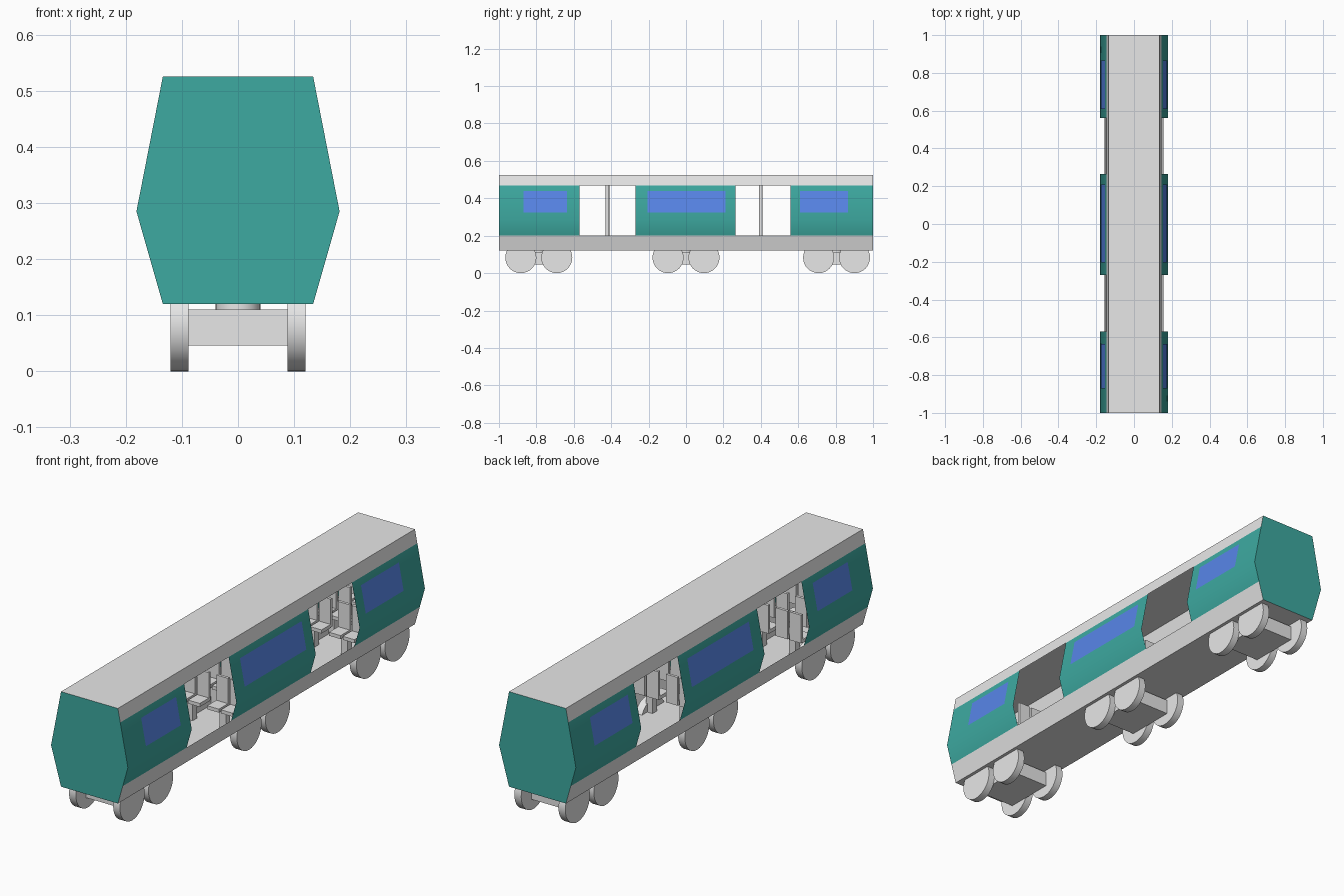
import bpy, bmesh, math
from mathutils import Matrix

if "Cube" in bpy.data.objects:
    bpy.data.objects.remove(bpy.data.objects["Cube"], do_unlink=True)


def material(name, rgb):
    m = bpy.data.materials.new(name)
    m.use_nodes = True
    m.diffuse_color = (*rgb, 1)
    m.node_tree.nodes["Principled BSDF"].inputs["Base Color"].default_value = (*rgb, 1)
    return m


GREY = material("light grey", (0.8, 0.8, 0.8))
TEAL = material("teal paint", (0.047, 0.40, 0.355))
BLUE = material("window blue", (0.095, 0.235, 0.80))

# Half widths of the hexagonal body at its three corner heights
BOTTOM, WAIST, TOP = (0.134, 0.12), (0.181, 0.285), (0.134, 0.525)
SILL, EAVE = 0.20, 0.468


def half_width(z):
    a, b = (BOTTOM, WAIST) if z < WAIST[1] else (WAIST, TOP)
    return a[0] + (b[0] - a[0]) * (z - a[1]) / (b[1] - a[1])


def finish(name, bm, mat):
    mesh = bpy.data.meshes.new(name)
    bm.to_mesh(mesh)
    bm.free()
    mesh.materials.append(mat)
    obj = bpy.data.objects.new(name, mesh)
    bpy.context.collection.objects.link(obj)
    return obj


def sheet(name, profile, y0, y1, mat, smooth=False):
    """Sweep an open x-z profile along the car."""
    bm = bmesh.new()
    rows = [[bm.verts.new((x, y, z)) for x, z in profile] for y in (y0, y1)]
    for i in range(len(profile) - 1):
        f = bm.faces.new((rows[0][i], rows[0][i + 1], rows[1][i + 1], rows[1][i]))
        f.smooth = smooth
    return finish(name, bm, mat)


def box(name, centre, size, mat=GREY):
    bm = bmesh.new()
    bmesh.ops.create_cube(bm, size=1, matrix=Matrix.Translation(centre) @ Matrix.Diagonal((*size, 1)))
    return finish(name, bm, mat)


def cylinder(name, centre, radius, depth, axis, sides=32):
    bm = bmesh.new()
    turn = Matrix.Rotation(math.pi / 2, 4, "Y") if axis == "X" else Matrix()
    bmesh.ops.create_cone(bm, cap_ends=True, segments=sides, radius1=radius, radius2=radius,
                          depth=depth, matrix=Matrix.Translation(centre) @ turn)
    for f in bm.faces:
        f.smooth = len(f.verts) == 4
    for e in bm.edges:
        e.smooth = all(len(f.verts) == 4 for f in e.link_faces)
    return finish(name, bm, GREY)


# Floor and roof troughs
sill_w, eave_w = half_width(SILL), half_width(EAVE)
sheet("floor_shell", [(-sill_w, SILL), (-BOTTOM[0], BOTTOM[1]), BOTTOM, (sill_w, SILL)], -1, 1, GREY)
sheet("roof_shell", [(eave_w, EAVE), TOP, (-TOP[0], TOP[1]), (-eave_w, EAVE)], -1, 1, GREY)

# End walls
for name, y, turn in (("front_end_wall", -1, 1), ("rear_end_wall", 1, -1)):
    bm = bmesh.new()
    ring = [(-BOTTOM[0], BOTTOM[1]), BOTTOM, WAIST, TOP, (-TOP[0], TOP[1]), (-WAIST[0], WAIST[1])]
    bm.faces.new([bm.verts.new((x, y, z)) for x, z in ring[::turn]])
    finish(name, bm, TEAL)

# Side panels with windows, leaving two doorways per side
bays = [("front", -1, -0.57, -0.87, -0.635),
        ("middle", -0.27, 0.265, -0.205, 0.21),
        ("rear", 0.56, 1, 0.61, 0.865)]
for side, s in (("left", 1), ("right", -1)):
    for bay, y0, y1, w0, w1 in bays:
        wall = [(s * half_width(z), z) for z in (SILL, WAIST[1], EAVE)][::s]
        sheet(f"{side}_{bay}_panel", wall, y0, y1, TEAL, smooth=True)
        glass = [(s * (half_width(z) + 0.002), z) for z in (0.325, 0.44)][::s]
        sheet(f"{side}_{bay}_window", glass, w0, w1, BLUE)

# Grab poles in the doorways
for name, y in (("front_pole", -0.42), ("rear_pole", 0.40)):
    cylinder(name, (0, y, 0.322), 0.01, 0.404, "Z", 16)

# Seat pairs on both sides of the aisle
for row, y in enumerate((-0.9, -0.75, -0.62, -0.2, -0.04, 0.12, 0.62, 0.75, 0.9)):
    for side, s in (("left", 1), ("right", -1)):
        for place, x in (("aisle", 0.045), ("window", 0.11)):
            box(f"{side}_{place}_seat_{row}", (s * x, y, 0.205), (0.055, 0.065, 0.015))
            box(f"{side}_{place}_backrest_{row}", (s * x, y + 0.035, 0.26), (0.055, 0.012, 0.12))
        box(f"{side}_seat_base_{row}", (s * 0.078, y, 0.16), (0.03, 0.03, 0.08))

# Bogies with two axles each
for bogie, y in (("front", -0.787), ("middle", 0), ("rear", 0.805)):
    box(f"{bogie}_bogie_frame", (0, y, 0.078), (0.18, 0.22, 0.064))
    for end, dy in (("leading", -0.096), ("trailing", 0.096)):
        for side, s in (("left", 1), ("right", -1)):
            cylinder(f"{bogie}_{end}_{side}_wheel", (s * 0.104, y + dy, 0.083), 0.083, 0.032, "X")
    cylinder(f"{bogie}_bogie_pivot", (0, y, 0.113), 0.04, 0.014, "Z")
